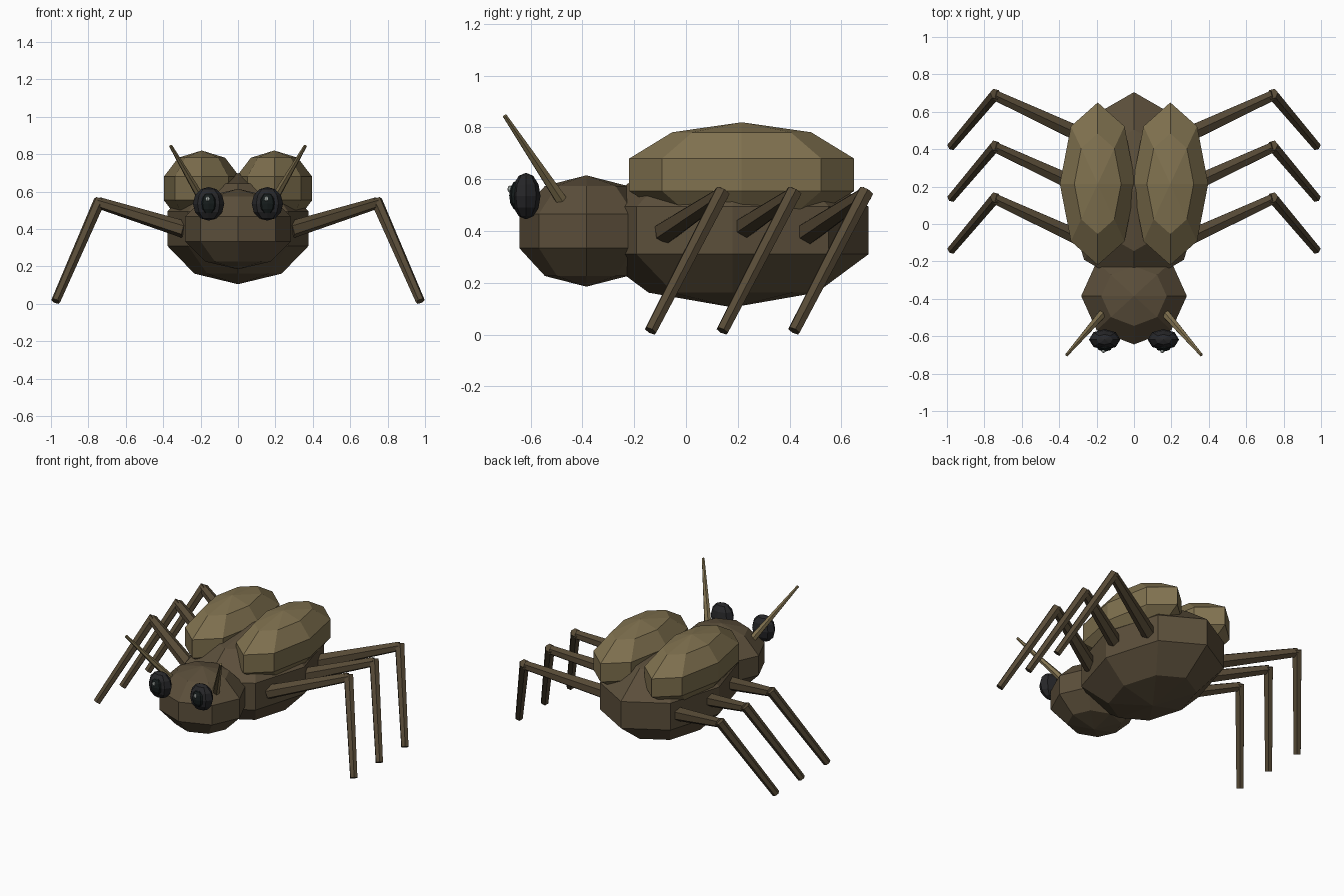
import bpy, bmesh
from mathutils import Vector, Matrix

if "Cube" in bpy.data.objects:
    bpy.data.objects.remove(bpy.data.objects["Cube"])


def material(name, rgb):
    m = bpy.data.materials.new(name)
    m.diffuse_color = (*rgb, 1)
    m.use_nodes = True
    m.node_tree.nodes["Principled BSDF"].inputs["Base Color"].default_value = m.diffuse_color
    return m


BROWN = material("body_brown", (0.105, 0.077, 0.043))
LEG = material("leg_brown", (0.095, 0.069, 0.037))
TAN = material("shell_tan", (0.215, 0.165, 0.078))
BLACK = material("eye_black", (0.02, 0.02, 0.022))
PUPIL = material("pupil_black", (0.008, 0.012, 0.012))
WHITE = material("glint_grey", (0.5, 0.55, 0.52))


def finish(name, bm, mat):
    me = bpy.data.meshes.new(name)
    bm.to_mesh(me)
    bm.free()
    me.materials.append(mat)
    ob = bpy.data.objects.new(name, me)
    bpy.context.collection.objects.link(ob)
    return ob


def ball(name, centre, radii, mat, segs=8, rings=5):
    bm = bmesh.new()
    bmesh.ops.create_uvsphere(
        bm, u_segments=segs, v_segments=rings, radius=1,
        matrix=Matrix.Translation(centre) @ Matrix.Diagonal((*radii, 1)))
    return finish(name, bm, mat)


def rod(name, a, b, ra, rb, mat, sides=6):
    a, b = Vector(a), Vector(b)
    d = b - a
    rot = d.to_track_quat('Z', 'Y').to_matrix().to_4x4()
    bm = bmesh.new()
    bmesh.ops.create_cone(
        bm, cap_ends=True, segments=sides, radius1=ra, radius2=rb,
        depth=d.length, matrix=Matrix.Translation((a + b) / 2) @ rot)
    return finish(name, bm, mat)


# Body
ball("abdomen", (0, 0.18, 0.402), (0.397, 0.552, 0.297), BROWN)
ball("head", (0, -0.385, 0.40), (0.297, 0.272, 0.215), BROWN)

for s, side in ((-1, "left"), (1, "right")):
    # Wing case
    ball(f"{side}_wing_case", (s * 0.194, 0.215, 0.617), (0.213, 0.457, 0.203), TAN)

    # Eye, pupil and glint
    ball(f"{side}_eye", (s * 0.157, -0.618, 0.535), (0.084, 0.056, 0.09), BLACK, 8, 6)
    ball(f"{side}_pupil", (s * 0.157, -0.652, 0.537), (0.045, 0.031, 0.058), PUPIL, 8, 6)
    ball(f"{side}_glint", (s * 0.157 - 0.006, -0.68, 0.562), (0.012, 0.01, 0.014), WHITE, 6, 4)

    # Antenna
    rod(f"{side}_antenna", (s * 0.165, -0.475, 0.51), (s * 0.36, -0.70, 0.845),
        0.025, 0.009, TAN)

    # Legs
    for i, name in enumerate(("front", "middle", "rear")):
        y = 0.135 + i * 0.277
        knee = (s * 0.745, y, 0.54)
        rod(f"{side}_{name}_upper_leg", (s * 0.28, y - 0.215, 0.395), knee,
            0.047, 0.031, LEG)
        rod(f"{side}_{name}_lower_leg", (s * 0.74, y + 0.006, 0.553),
            (s * 0.975, y - 0.272, 0.014), 0.032, 0.025, LEG)
